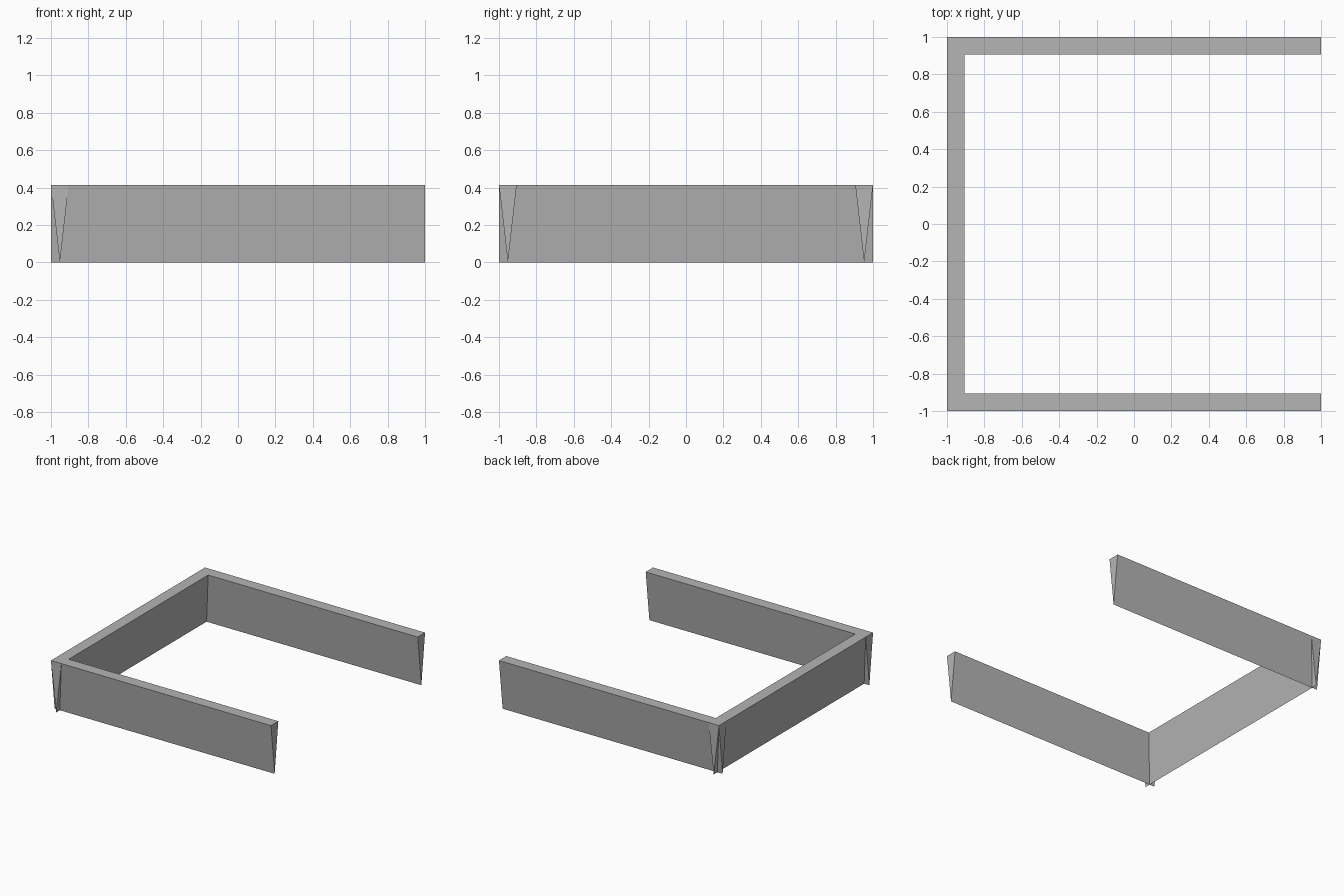
import bpy
import bmesh
from mathutils import Matrix, Vector
from math import radians

cube = bpy.data.objects.get("Cube")
if cube:
    bpy.data.objects.remove(cube, do_unlink=True)

HALF = 1.0
HEIGHT = 0.414
THICK = 0.095

# Single plain grey
grey = bpy.data.materials.new("plain grey")
grey.use_nodes = True
colour = (0.46, 0.46, 0.46, 1)
grey.diffuse_color = colour
grey.node_tree.nodes["Principled BSDF"].inputs["Base Color"].default_value = colour


def wedge_wall(name, angle):
    """Wall along the front edge, tapering to a knife edge, turned about z."""
    bm = bmesh.new()
    profile = [(-HALF, HEIGHT), (-HALF + THICK / 2, 0), (-HALF + THICK, HEIGHT)]
    end = bm.faces.new([bm.verts.new((-HALF, y, z)) for y, z in profile])
    ext = bmesh.ops.extrude_face_region(bm, geom=[end], use_keep_orig=True)
    moved = [v for v in ext["geom"] if isinstance(v, bmesh.types.BMVert)]
    bmesh.ops.translate(bm, verts=moved, vec=Vector((2 * HALF, 0, 0)))
    bmesh.ops.recalc_face_normals(bm, faces=bm.faces)
    bm.transform(Matrix.Rotation(radians(angle), 4, "Z"))
    mesh = bpy.data.meshes.new(name)
    bm.to_mesh(mesh)
    bm.free()
    mesh.materials.append(grey)
    obj = bpy.data.objects.new(name, mesh)
    bpy.context.collection.objects.link(obj)


# Three walls, open on the left side
wedge_wall("front_wall", 0)
wedge_wall("right_wall", -90)
wedge_wall("back_wall", 180)
